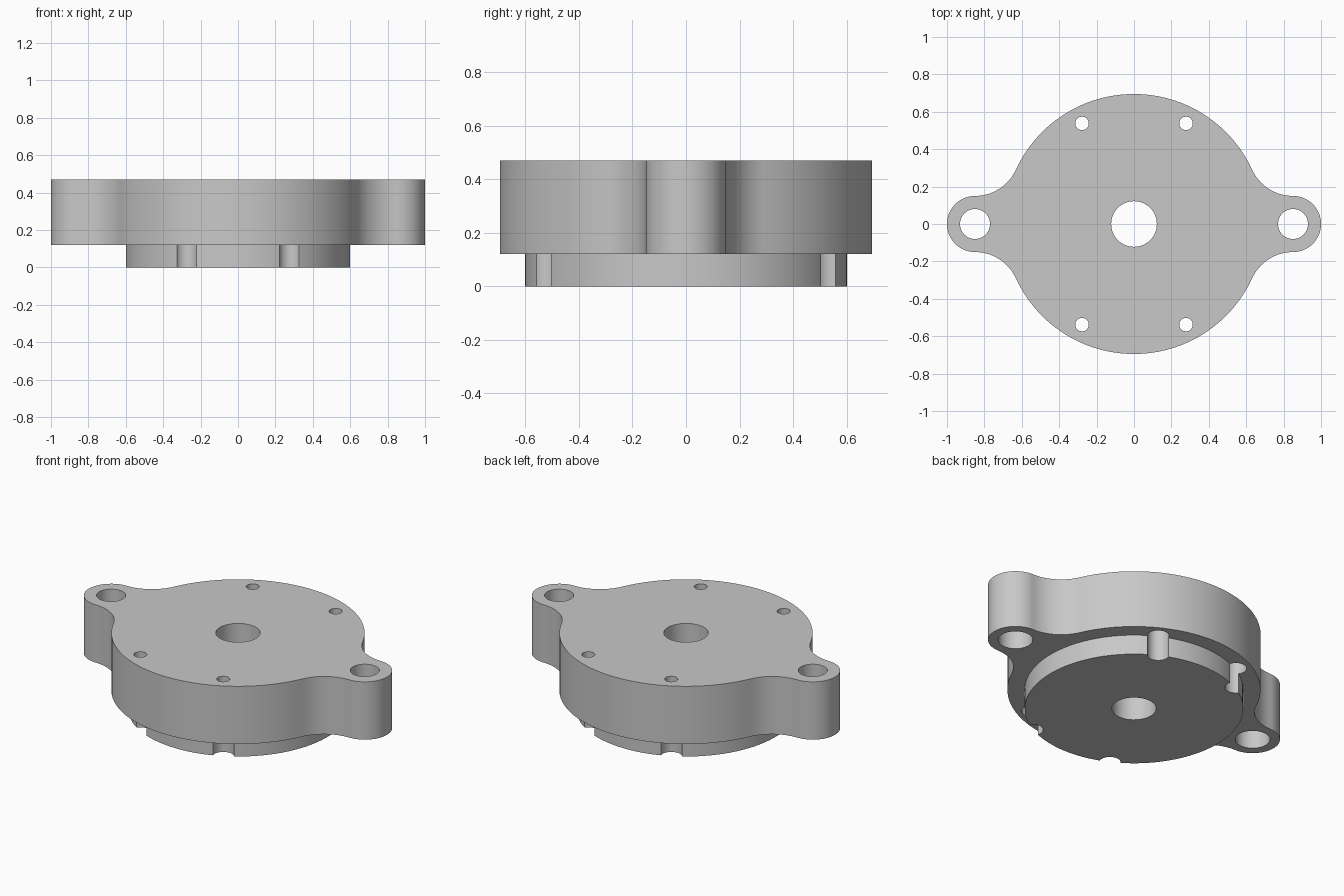
import bpy, bmesh, math
from mathutils import Vector

cube = bpy.data.objects.get("Cube")
if cube:
    bpy.data.objects.remove(cube, do_unlink=True)

# Main dimensions
BOSS_R, BODY_R, EAR_R, EAR_X, FILLET_R = 0.6, 0.695, 0.15, 0.85, 0.24
STEP_Z, TOP_Z = 0.12, 0.47

grey = bpy.data.materials.new("machined grey")
grey.use_nodes = True
grey.diffuse_color = (0.58, 0.58, 0.58, 1)
grey.node_tree.nodes["Principled BSDF"].inputs["Base Color"].default_value = (0.58, 0.58, 0.58, 1)


def prism(name, outline, z0, z1):
    """Extrude a closed outline from z0 to z1."""
    bm = bmesh.new()
    face = bm.faces.new([bm.verts.new((x, y, z0)) for x, y in outline])
    top = bmesh.ops.extrude_face_region(bm, geom=[face])["geom"]
    verts = [v for v in top if isinstance(v, bmesh.types.BMVert)]
    bmesh.ops.translate(bm, verts=verts, vec=(0, 0, z1 - z0))
    bmesh.ops.recalc_face_normals(bm, faces=bm.faces)
    mesh = bpy.data.meshes.new(name)
    bm.to_mesh(mesh)
    bm.free()
    mesh.materials.append(grey)
    obj = bpy.data.objects.new(name, mesh)
    bpy.context.collection.objects.link(obj)
    return obj


def arc(cx, cy, r, a0, a1, n):
    return [(cx + r * math.cos(a0 + (a1 - a0) * i / n),
             cy + r * math.sin(a0 + (a1 - a0) * i / n)) for i in range(n + 1)]


def circle(cx, cy, r, n=64):
    return arc(cx, cy, r, 0, math.tau, n)[:-1]


# Flange quarter outline: ear, concave fillet, then round body
fillet_y = EAR_R + FILLET_R
joint = math.atan2(fillet_y, EAR_X)
quarter = arc(EAR_X, 0, EAR_R, 0, math.pi / 2, 20)
quarter += arc(EAR_X, fillet_y, FILLET_R, -math.pi / 2, joint - math.pi, 16)[1:]
quarter += arc(0, 0, BODY_R, joint, math.pi / 2, 28)[1:]
half = quarter + [(-x, y) for x, y in reversed(quarter[:-1])]
outline = half + [(x, -y) for x, y in reversed(half[1:-1])]
body = prism("flange_body", outline, STEP_Z, TOP_Z)

# Round boss below, then all bores
tools = [(prism("lower_boss", circle(0, 0, BOSS_R, 128), 0, 0.2), "UNION")]


def bore(name, x, y, r, top):
    tools.append((prism(name, circle(x, y, r, 48), -0.1, top), "DIFFERENCE"))


bore("centre_bore", 0, 0, 0.122, 0.6)
for sx in (-1, 1):
    bore("ear_hole", sx * EAR_X, 0, 0.08, 0.6)
    bore("ear_counterbore", sx * EAR_X, 0, 0.095, 0.3)
    for sy in (-1, 1):
        bore("screw_hole", sx * 0.278, sy * 0.538, 0.036, 0.6)
        bore("screw_counterbore", sx * 0.278, sy * 0.538, 0.06, 0.3)

for tool, operation in tools:
    mod = body.modifiers.new(tool.name, "BOOLEAN")
    mod.operation, mod.solver, mod.object = operation, "EXACT", tool

# Bake the booleans and remove the cutters
bpy.context.view_layer.update()
graph = bpy.context.evaluated_depsgraph_get()
result = bpy.data.meshes.new_from_object(body.evaluated_get(graph))
body.modifiers.clear()
body.data = result
result.materials.clear()
result.materials.append(grey)
result.polygons.foreach_set("material_index", [0] * len(result.polygons))
for tool, _ in tools:
    bpy.data.objects.remove(tool, do_unlink=True)

for obj in bpy.context.selected_objects:
    obj.select_set(False)
body.select_set(True)
bpy.context.view_layer.objects.active = body
bpy.ops.object.shade_smooth_by_angle(angle=math.radians(30))
